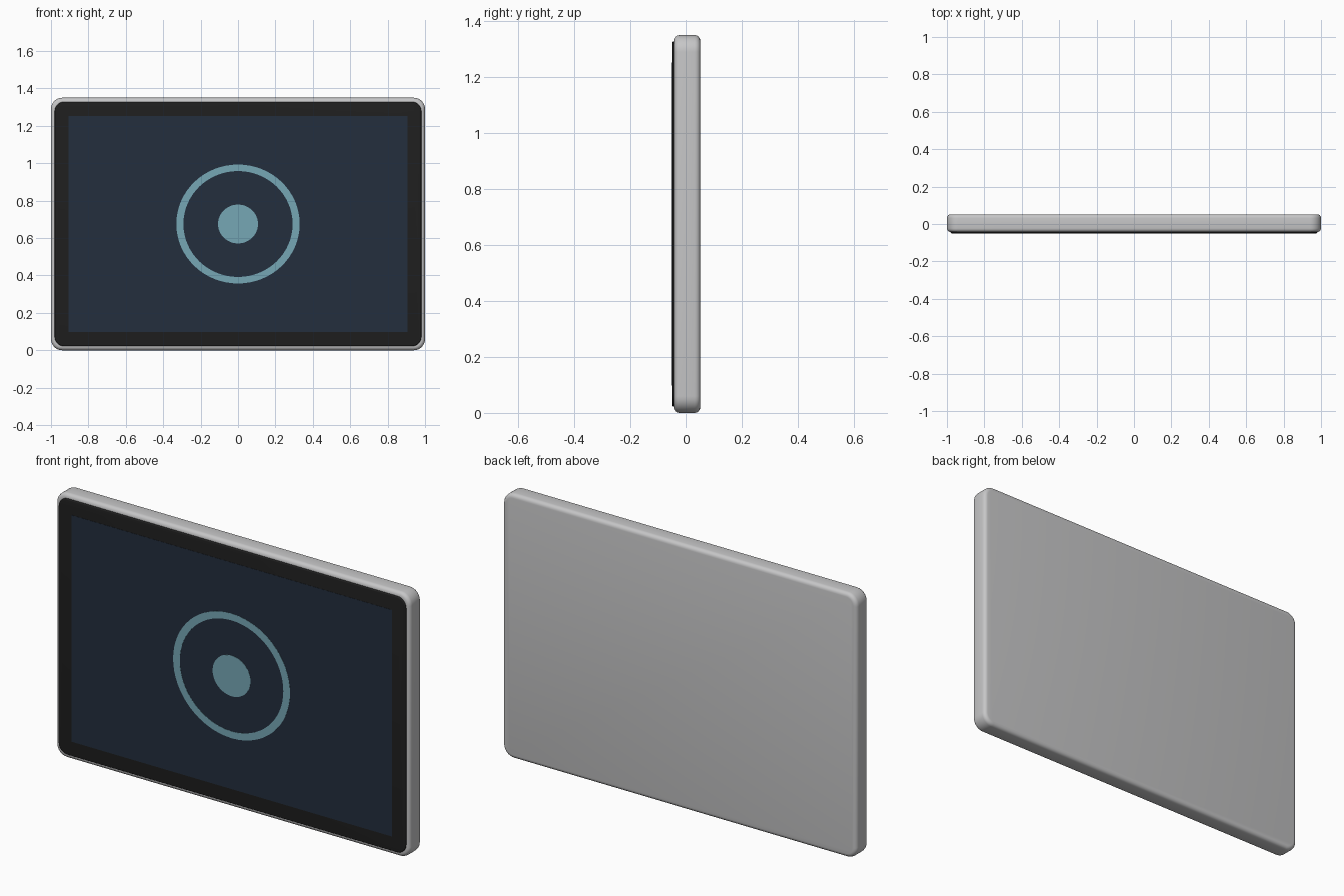
import bpy, bmesh, math

if "Cube" in bpy.data.objects:
    bpy.data.objects.remove(bpy.data.objects["Cube"])


def material(name, srgb):
    lin = [((c / 255 + 0.055) / 1.055) ** 2.4 if c > 10 else c / 255 / 12.92 for c in srgb]
    m = bpy.data.materials.new(name)
    m.diffuse_color = (*lin, 1)
    m.use_nodes = True
    m.node_tree.nodes["Principled BSDF"].inputs["Base Color"].default_value = m.diffuse_color
    return m


silver = material("silver casing", (198, 198, 199))
black = material("black bezel", (31, 31, 31))
navy = material("navy screen", (35, 46, 61))
teal = material("pale teal symbol", (118, 167, 181))

MID_Z = 0.675


def finish(name, bm, mat):
    bmesh.ops.recalc_face_normals(bm, faces=bm.faces)
    mesh = bpy.data.meshes.new(name)
    bm.to_mesh(mesh)
    bm.free()
    mesh.materials.append(mat)
    ob = bpy.data.objects.new(name, mesh)
    bpy.context.collection.objects.link(ob)
    bpy.context.view_layer.objects.active = ob
    ob.select_set(True)
    bpy.ops.object.shade_smooth_by_angle(angle=math.radians(35))
    ob.select_set(False)
    return ob


def rounded_loop(bm, hw, hh, r, y, steps=8):
    # rounded rectangle facing -y
    loop = []
    for q, (sx, sz) in enumerate([(1, 1), (-1, 1), (-1, -1), (1, -1)]):
        for i in range(steps + 1):
            a = math.pi / 2 * (q + i / steps)
            loop.append(bm.verts.new((sx * (hw - r) + r * math.cos(a), y,
                                      MID_Z + sz * (hh - r) + r * math.sin(a))))
    return loop


def slab(name, hw, hh, r, sections, mat):
    # sections: (y, inset) pairs from front to back
    bm = bmesh.new()
    loops = [rounded_loop(bm, hw - d, hh - d, r - d, y) for y, d in sections]
    for a, b in zip(loops, loops[1:]):
        for i in range(len(a)):
            j = (i + 1) % len(a)
            bm.faces.new((a[i], a[j], b[j], b[i]))
    bm.faces.new(loops[0])
    bm.faces.new(loops[-1])
    return finish(name, bm, mat)


def rounded_edges(y0, y1, front, back, steps=4):
    quarter = [math.pi / 2 * i / steps for i in range(steps + 1)]
    out = [(y0 + front * (1 - math.cos(a)), front * (1 - math.sin(a))) for a in quarter]
    if back:
        out += [(y1 - back * (1 - math.cos(a)), back * (1 - math.sin(a))) for a in reversed(quarter)]
    else:
        out.append((y1, 0))
    return out


def ellipse_plate(name, outer, inner, y, mat, n=64):
    # flat disc, or a ring when an inner size is given
    bm = bmesh.new()

    def loop(size):
        return [bm.verts.new((size[0] * math.cos(2 * math.pi * i / n), y,
                              MID_Z + size[1] * math.sin(2 * math.pi * i / n))) for i in range(n)]
    a = loop(outer)
    if inner:
        b = loop(inner)
        for i in range(n):
            j = (i + 1) % n
            bm.faces.new((a[i], a[j], b[j], b[i]))
    else:
        bm.faces.new(a)
    # thicken backwards to the screen
    geo = bmesh.ops.extrude_face_region(bm, geom=bm.faces[:])
    bmesh.ops.translate(bm, vec=(0, 0.001, 0),
                        verts=[v for v in geo["geom"] if isinstance(v, bmesh.types.BMVert)])
    return finish(name, bm, mat)


# casing and front bezel
slab("casing", 1.0, 0.675, 0.06, rounded_edges(-0.043, 0.052, 0.02, 0.02), silver)
slab("bezel", 0.98, 0.653, 0.05, rounded_edges(-0.050, -0.042, 0.006, 0), black)

# screen plate
slab("screen", 0.905, 0.578, 0.002, [(-0.051, 0), (-0.0495, 0)], navy)

# symbol on the screen
ellipse_plate("screen_ring", (0.33, 0.318), (0.292, 0.283), -0.052, teal)
ellipse_plate("screen_dot", (0.107, 0.104), None, -0.052, teal)
